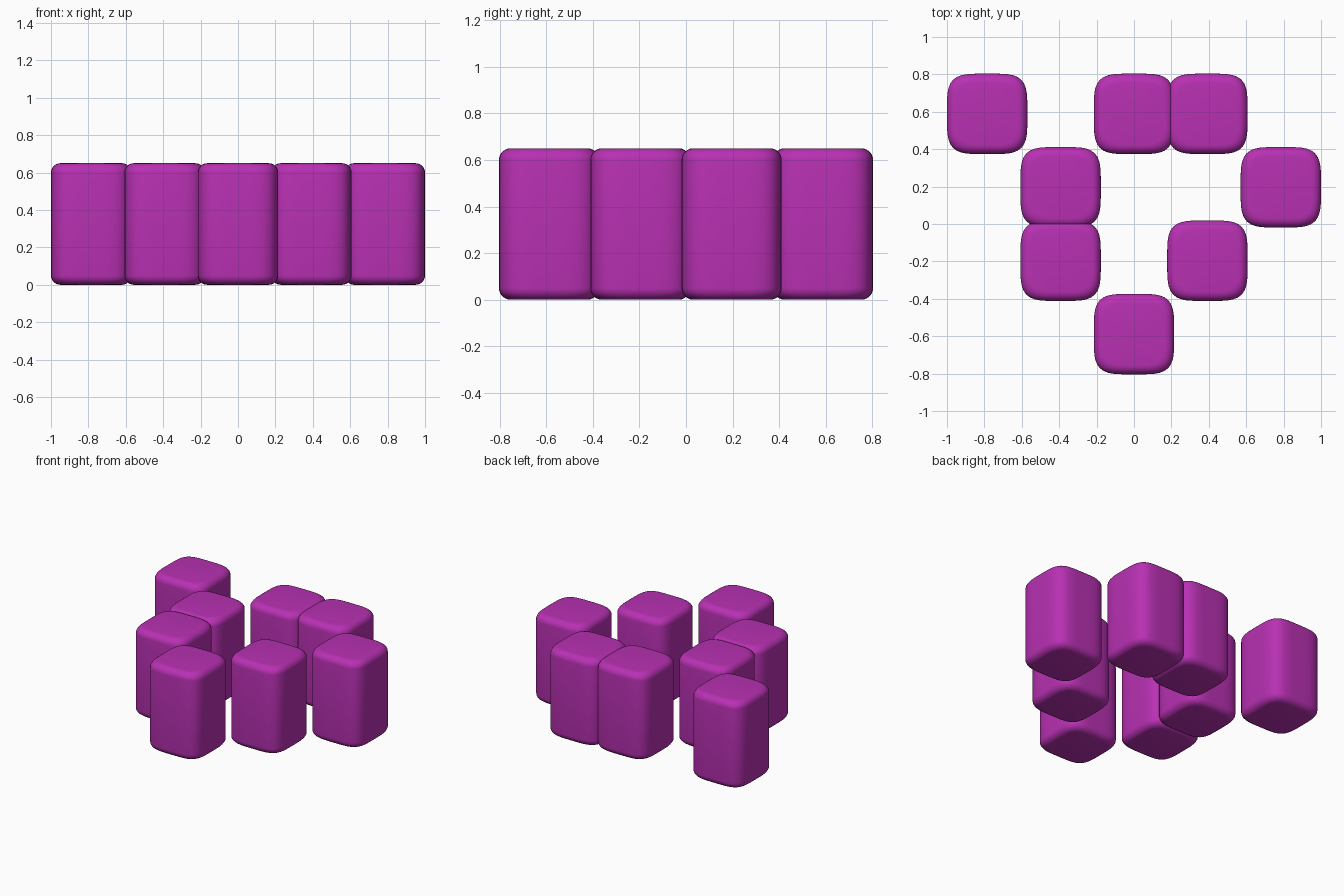
import bpy, bmesh
from math import sin, cos, pi

if "Cube" in bpy.data.objects:
    bpy.data.objects.remove(bpy.data.objects["Cube"])

STEP, HALF, HEIGHT, EDGE = 0.3925, 0.215, 0.65, 0.05
SIDES, POWER = 64, 4.2

mat = bpy.data.materials.new("magenta")
mat.diffuse_color = (0.48, 0.03, 0.45, 1)
mat.use_nodes = True
mat.node_tree.nodes["Principled BSDF"].inputs["Base Color"].default_value = mat.diffuse_color


def soft_square(half):
    """Square outline with bowed sides and rounded corners."""
    pts = []
    for i in range(SIDES):
        a = 2 * pi * i / SIDES
        c, s = cos(a), sin(a)
        r = half / (abs(c) ** POWER + abs(s) ** POWER) ** (1 / POWER)
        pts.append((r * c, r * s))
    return pts


def pillow_mesh():
    """Upright block with softly rounded top and bottom edges."""
    bm = bmesh.new()
    arc = [(EDGE * (1 - sin(k * pi / 12)), EDGE * (1 - cos(k * pi / 12))) for k in range(7)]
    profile = [(HALF - i, z) for i, z in arc]
    profile += [(r, HEIGHT - z) for r, z in reversed(profile)]
    rings = [[bm.verts.new((x, y, z)) for x, y in soft_square(r)] for r, z in profile]
    for lo, hi in zip(rings, rings[1:]):
        for i in range(SIDES):
            j = (i + 1) % SIDES
            bm.faces.new((lo[i], lo[j], hi[j], hi[i]))
    bm.faces.new(rings[0][::-1])
    bm.faces.new(rings[-1])
    for f in bm.faces:
        f.smooth = True
    me = bpy.data.meshes.new("block")
    bm.to_mesh(me)
    bm.free()
    me.materials.append(mat)
    return me


# Blocks on a grid: column offset from centre, row offset from centre
mesh = pillow_mesh()
cells = [(-2, 1.5), (0, 1.5), (1, 1.5), (-1, 0.5), (2, 0.5), (-1, -0.5), (1, -0.5), (0, -1.5)]
for n, (col, row) in enumerate(cells, 1):
    block = bpy.data.objects.new(f"block_{n}", mesh)
    block.location = (col * STEP, row * STEP, 0)
    bpy.context.collection.objects.link(block)
